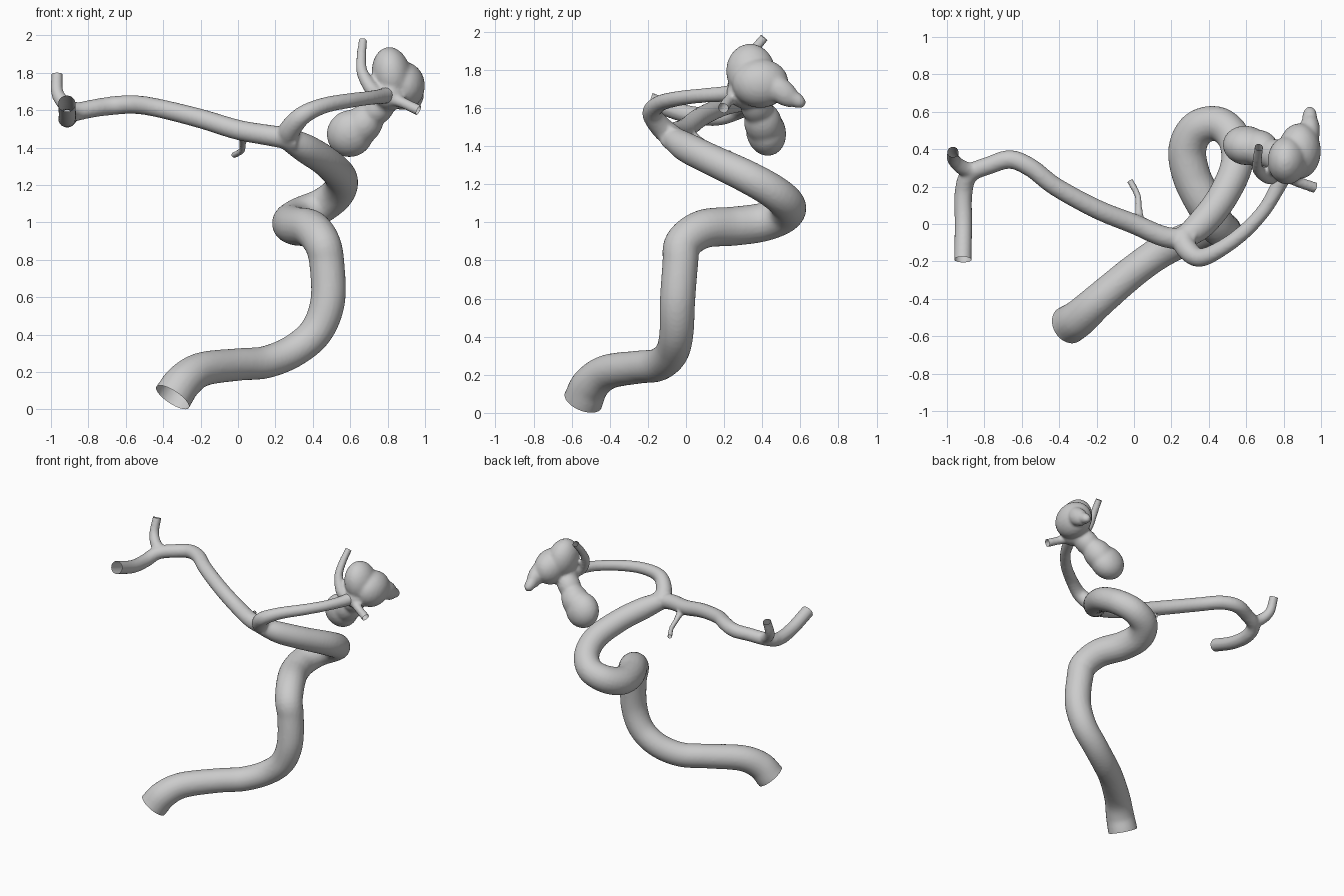
import bpy, bmesh
from mathutils import Vector, Matrix

if "Cube" in bpy.data.objects:
    bpy.data.objects.remove(bpy.data.objects["Cube"])

SIDES = 20


def resample(pts, steps=6):
    """Smooth path through (x, y, z, radius) points."""
    p = [Vector(q) for q in pts]
    p = [2 * p[0] - p[1]] + p + [2 * p[-1] - p[-2]]
    out = []
    for i in range(1, len(p) - 2):
        a, b, c, d = p[i - 1:i + 3]
        for k in range(steps):
            t = k / steps
            out.append(0.5 * (2 * b + (c - a) * t + (2 * a - 5 * b + 4 * c - d) * t * t
                              + (3 * b - a - 3 * c + d) * t ** 3))
    out.append(p[-2])
    return out


def tube(bm, pts, cuts, open_start=False, open_end=False):
    """Closed tube; open ends run on a little and are recorded for cutting."""
    path = resample(pts)
    pos = [v.to_3d() for v in path]
    rad = [v.w for v in path]
    for is_open, end, nxt in ((open_start, 0, 1), (open_end, -1, -2)):
        if is_open:
            d = (pos[end] - pos[nxt]).normalized()
            cuts.append((pos[end].copy(), d, rad[end]))
            at = 0 if end == 0 else len(pos)
            pos.insert(at, pos[end] + d * 0.04)
            rad.insert(at, rad[end])
    side, rings = None, []
    for i, c in enumerate(pos):
        t = (pos[min(i + 1, len(pos) - 1)] - pos[max(i - 1, 0)]).normalized()
        side = t.orthogonal() if side is None else side - t * side.dot(t)
        side.normalize()
        rings.append([bm.verts.new(c + Matrix.Rotation(6.28318531 * k / SIDES, 3, t) @ side * rad[i])
                      for k in range(SIDES)])
    for a, b in zip(rings, rings[1:]):
        for k in range(SIDES):
            j = (k + 1) % SIDES
            bm.faces.new((a[k], a[j], b[j], b[k]))
    bm.faces.new(rings[0][::-1])
    bm.faces.new(rings[-1])


def blob(bm, centre, size, tilt=(0, 0, 1)):
    rot = Vector((0, 0, 1)).rotation_difference(Vector(tilt)).to_matrix().to_4x4()
    m = Matrix.Translation(centre) @ rot @ Matrix.Diagonal((*size, 1))
    bmesh.ops.create_icosphere(bm, subdivisions=3, radius=1, matrix=m)


def finish(name, bm, cuts, voxel, smooth):
    """Fuse the pieces, soften the joints, cut the vessel mouths open."""
    me = bpy.data.meshes.new(name)
    bm.to_mesh(me)
    bm.free()
    ob = bpy.data.objects.new(name, me)
    bpy.context.collection.objects.link(ob)
    bpy.context.view_layer.objects.active = ob
    ob.select_set(True)
    rm = ob.modifiers.new("fuse", 'REMESH')
    rm.mode, rm.voxel_size = 'VOXEL', voxel
    sm = ob.modifiers.new("soften", 'SMOOTH')
    sm.factor, sm.iterations = 0.5, smooth
    for m in ("fuse", "soften"):
        bpy.ops.object.modifier_apply(modifier=m)
    bm = bmesh.new()
    bm.from_mesh(ob.data)
    for co, d, r in cuts:
        near = [f for f in bm.faces if (f.calc_center_median() - co).length < r * 1.3 + 0.05]
        geom = list({v for f in near for v in f.verts}) + list({e for f in near for e in f.edges}) + near
        bmesh.ops.bisect_plane(bm, geom=geom, plane_co=co, plane_no=d, clear_outer=True)
    bm.to_mesh(ob.data)
    bm.free()
    ob.data.polygons.foreach_set("use_smooth", [True] * len(ob.data.polygons))
    ob.select_set(False)
    return ob


# Artery tree
bm, cuts = bmesh.new(), []
# main trunk with its loop
tube(bm, [(-.35, -.54, .065, .105), (-.29, -.50, .15, .10), (-.19, -.41, .215, .092),
          (0, -.25, .24, .087), (.15, -.145, .253, .087), (.30, -.075, .315, .088),
          (.42, -.05, .42, .09), (.48, -.045, .58, .093), (.475, -.03, .78, .094),
          (.45, -.015, .89, .098), (.39, .09, .965, .102), (.31, .25, .98, .103),
          (.285, .40, 1.0, .102), (.34, .51, 1.04, .098), (.45, .535, 1.09, .093),
          (.535, .46, 1.16, .09), (.55, .32, 1.24, .087), (.47, .14, 1.325, .082),
          (.36, 0, 1.395, .078), (.26, -.08, 1.45, .06)], cuts, open_start=True)
# long left branch, ending in its front mouth
tube(bm, [(.32, -.08, 1.44, .06), (.17, -.07, 1.465, .056), (0, 0, 1.495, .054),
          (-.2, .08, 1.555, .052), (-.42, .2, 1.61, .05), (-.55, .30, 1.63, .05),
          (-.66, .345, 1.625, .05), (-.77, .315, 1.61, .048), (-.88, .265, 1.585, .048),
          (-.912, .16, 1.555, .048), (-.912, 0, 1.57, .047), (-.915, -.19, 1.635, .047)],
     cuts, open_end=True)
# left rear offshoot
tube(bm, [(-.84, .28, 1.59, .04), (-.915, .30, 1.625, .04), (-.965, .345, 1.69, .034),
          (-.968, .385, 1.79, .031)], cuts, open_end=True)
# small middle twig
tube(bm, [(.03, 0, 1.48, .03), (.025, .08, 1.425, .02), (.02, .15, 1.385, .018),
          (-.02, .23, 1.36, .018)], cuts, open_end=True)
# right branch feeding the sac
tube(bm, [(.26, -.06, 1.44, .062), (.28, -.13, 1.50, .058), (.35, -.18, 1.575, .05),
          (.46, -.135, 1.625, .043), (.59, -.04, 1.65, .04), (.70, .08, 1.665, .038),
          (.775, .21, 1.675, .042), (.82, .30, 1.69, .05)], cuts)
finish("artery_tree", bm, cuts, 0.011, 4)

# Bulging sac with two lobes and two outgoing twigs
bm, cuts = bmesh.new(), []
for c, s, t in (((.82, .34, 1.79), (.105, .13, .15), (-.15, -.1, 1)),
                ((.885, .39, 1.73), (.115, .15, .13), (0, 0, 1)),
                ((.81, .32, 1.68), (.09, .11, .085), (0, 0, 1)),
                ((.94, .50, 1.69), (.055, .065, .11), (0, .6, -.5)),
                ((.94, .575, 1.645), (.04, .04, .06), (0, .6, -.4)),
                ((.60, .42, 1.475), (.125, .105, .13), (.5, -.2, .7)),
                ((.665, .405, 1.52), (.10, .10, .13), (.6, -.2, .7)),
                ((.75, .37, 1.61), (.08, .085, .11), (.6, -.2, .7))):
    blob(bm, c, s, t)
tube(bm, [(.79, .28, 1.67, .045), (.725, .25, 1.70, .04), (.665, .29, 1.80, .032),
          (.66, .345, 1.89, .027), (.668, .41, 1.97, .025)], cuts, open_end=True)
tube(bm, [(.80, .27, 1.67, .04), (.88, .225, 1.64, .03), (.965, .195, 1.60, .03)],
     cuts, open_end=True)
finish("bulging_sac", bm, cuts, 0.011, 8)
